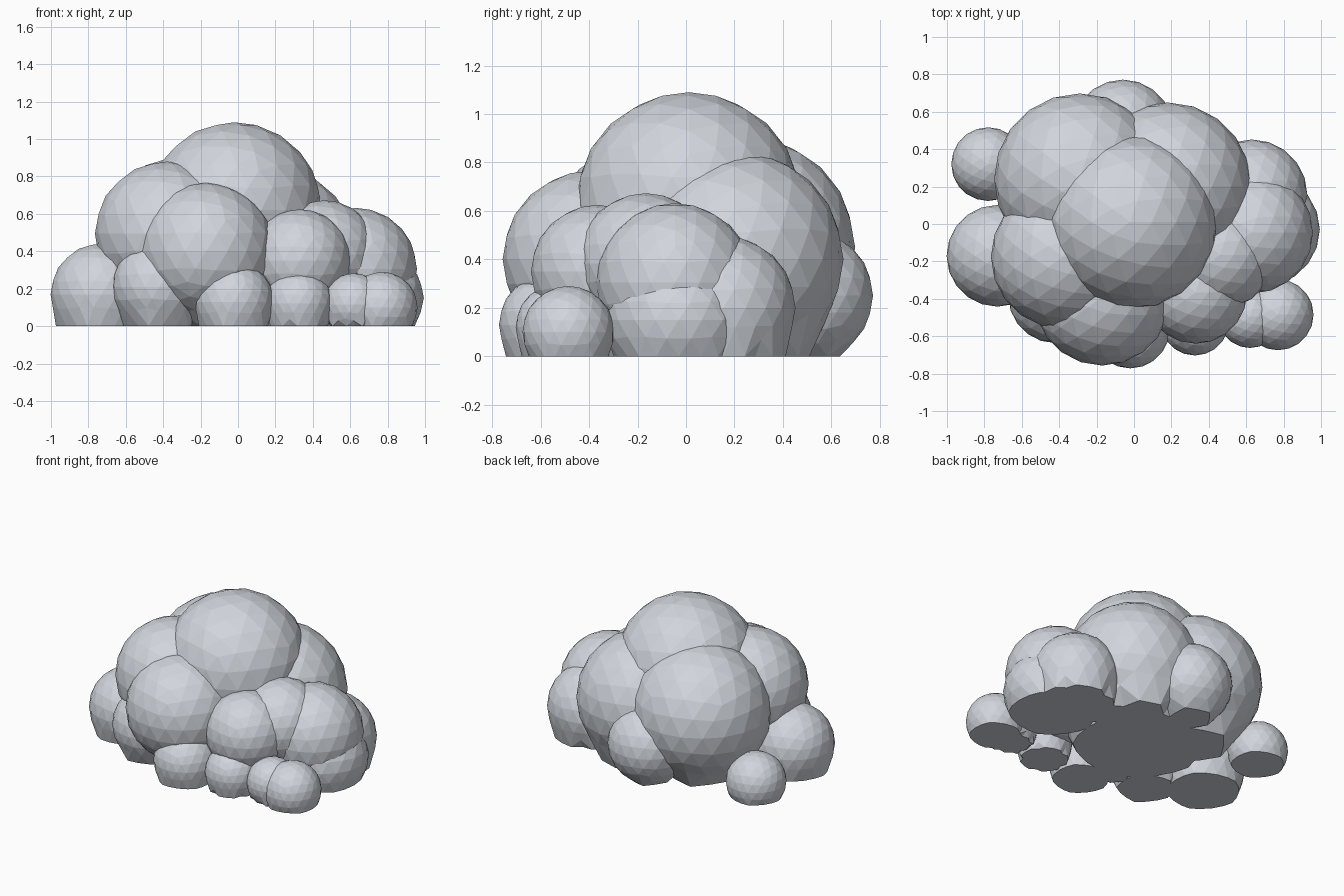
import bpy, bmesh
from mathutils import Vector

if "Cube" in bpy.data.objects:
    bpy.data.objects.remove(bpy.data.objects["Cube"])

mat = bpy.data.materials.new("pale cool grey")
mat.diffuse_color = (0.64, 0.67, 0.72, 1)
mat.use_nodes = True
mat.node_tree.nodes["Principled BSDF"].inputs["Base Color"].default_value = mat.diffuse_color


def puff(name, x, y, z, r, scale=(1, 1, 1)):
    """Faceted ball whose lowest points are pressed flat onto the ground."""
    bm = bmesh.new()
    bmesh.ops.create_icosphere(bm, subdivisions=3, radius=r)
    for v in bm.verts:
        v.co = Vector((v.co.x * scale[0] + x, v.co.y * scale[1] + y, v.co.z * scale[2] + z))
        if v.co.z < 0.18 * r:
            v.co.z = 0
    me = bpy.data.meshes.new(name)
    bm.to_mesh(me)
    bm.free()
    me.materials.append(mat)
    bpy.context.collection.objects.link(bpy.data.objects.new(name, me))


# Hidden core that closes the flat underside
puff("core", -0.03, 0.0, 0.18, 0.48, (1, 0.95, 0.7))

# Large puffs that make the heap
puff("top_puff", -0.02, 0.012, 0.622, 0.468)
puff("back_left_puff", -0.29, 0.24, 0.45, 0.458)
puff("back_right_puff", 0.18, 0.2, 0.4, 0.45)
puff("front_left_puff", -0.38, -0.175, 0.495, 0.385)
puff("front_puff", -0.17, -0.39, 0.4, 0.367)

# Middle puffs around the sides
puff("front_left_low_puff", -0.42, -0.385, 0.21, 0.252)
puff("left_puff", -0.73, -0.17, 0.17, 0.272)
puff("back_puff", -0.06, 0.5, 0.25, 0.272)
puff("right_back_puff", 0.63, 0.155, 0.2, 0.297)
puff("right_puff", 0.63, -0.045, 0.305, 0.327)
puff("right_end_puff", 0.665, -0.03, 0.15, 0.31, (1.06, 1, 0.9))
puff("right_middle_puff", 0.46, -0.165, 0.383, 0.29)
puff("right_front_puff", 0.33, -0.365, 0.35, 0.275)

# Small puffs along the ground
puff("back_left_small_puff", -0.78, 0.32, 0.1, 0.197)
puff("front_small_puff", -0.02, -0.56, 0.13, 0.212)
puff("front_right_small_puff", 0.325, -0.52, 0.12, 0.183)
puff("corner_inner_small_puff", 0.62, -0.495, 0.115, 0.168)
puff("corner_outer_small_puff", 0.77, -0.485, 0.1, 0.19)
